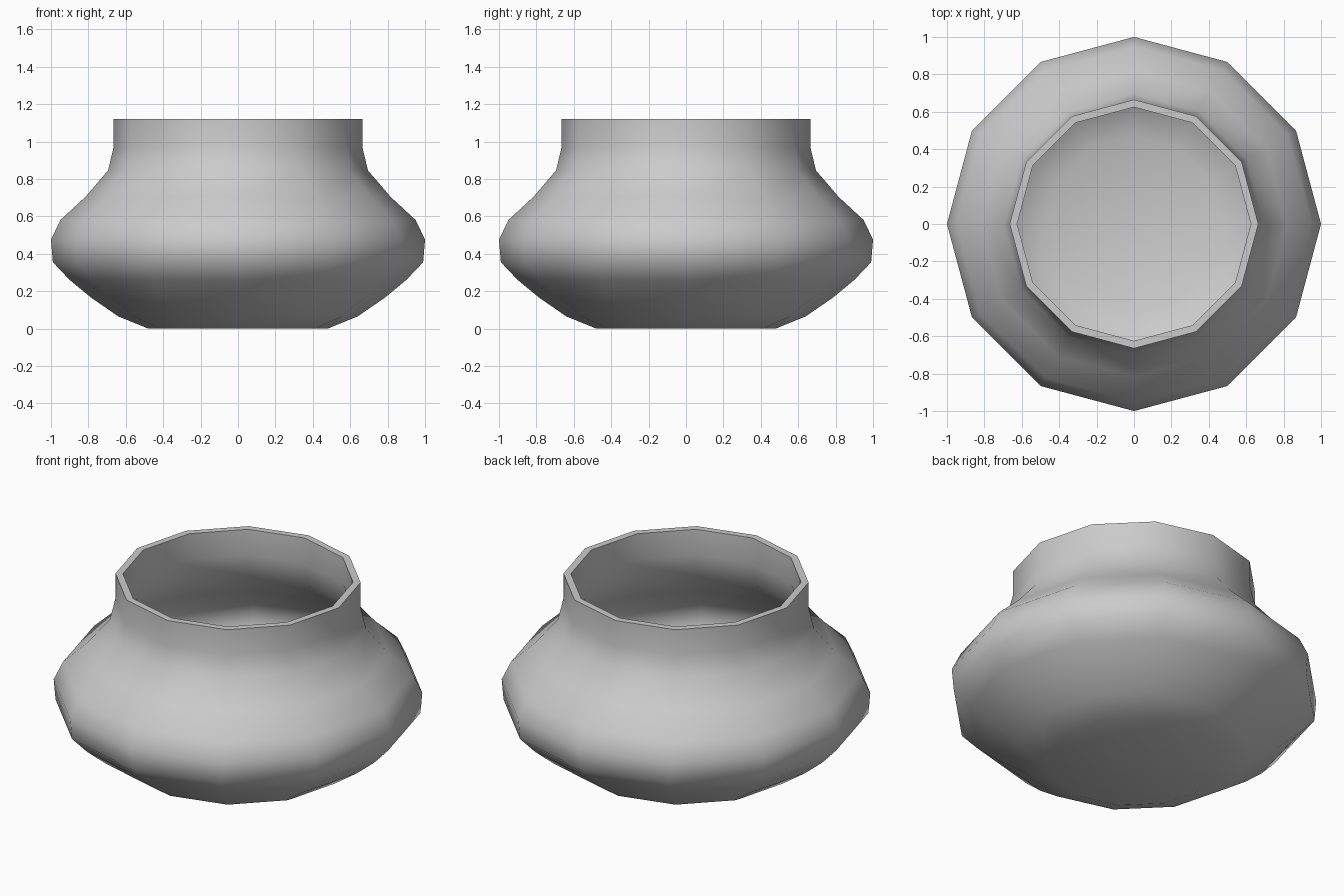
import bpy, bmesh, math

if "Cube" in bpy.data.objects:
    bpy.data.objects.remove(bpy.data.objects["Cube"])

SIDES = 12
# outer wall profile: radius, height
PROFILE = [(0.48, 0), (0.64, 0.065), (0.785, 0.165), (0.90, 0.26), (0.99, 0.355),
           (1.0, 0.475), (0.95, 0.58), (0.815, 0.705), (0.695, 0.845),
           (0.665, 0.97), (0.665, 1.12)]

# outer shell: one ring per profile point, closed by a flat base
bm = bmesh.new()
rings = []
for r, z in PROFILE:
    rings.append([bm.verts.new((r * math.cos(2 * math.pi * i / SIDES),
                                r * math.sin(2 * math.pi * i / SIDES), z))
                  for i in range(SIDES)])
for low, high in zip(rings, rings[1:]):
    for i in range(SIDES):
        j = (i + 1) % SIDES
        bm.faces.new((low[i], low[j], high[j], high[i]))
bm.faces.new(rings[0][::-1])
mesh = bpy.data.meshes.new("pot")
bm.to_mesh(mesh)
bm.free()

pot = bpy.data.objects.new("pot", mesh)
bpy.context.collection.objects.link(pot)
bpy.context.view_layer.objects.active = pot
pot.select_set(True)

# wall thickness, going inward
wall = pot.modifiers.new("wall", 'SOLIDIFY')
wall.thickness = 0.039
wall.offset = -1
wall.use_even_offset = True
bpy.ops.object.modifier_apply(modifier="wall")

# smooth body, crisp rim
bpy.ops.object.shade_smooth_by_angle(angle=math.radians(50))
